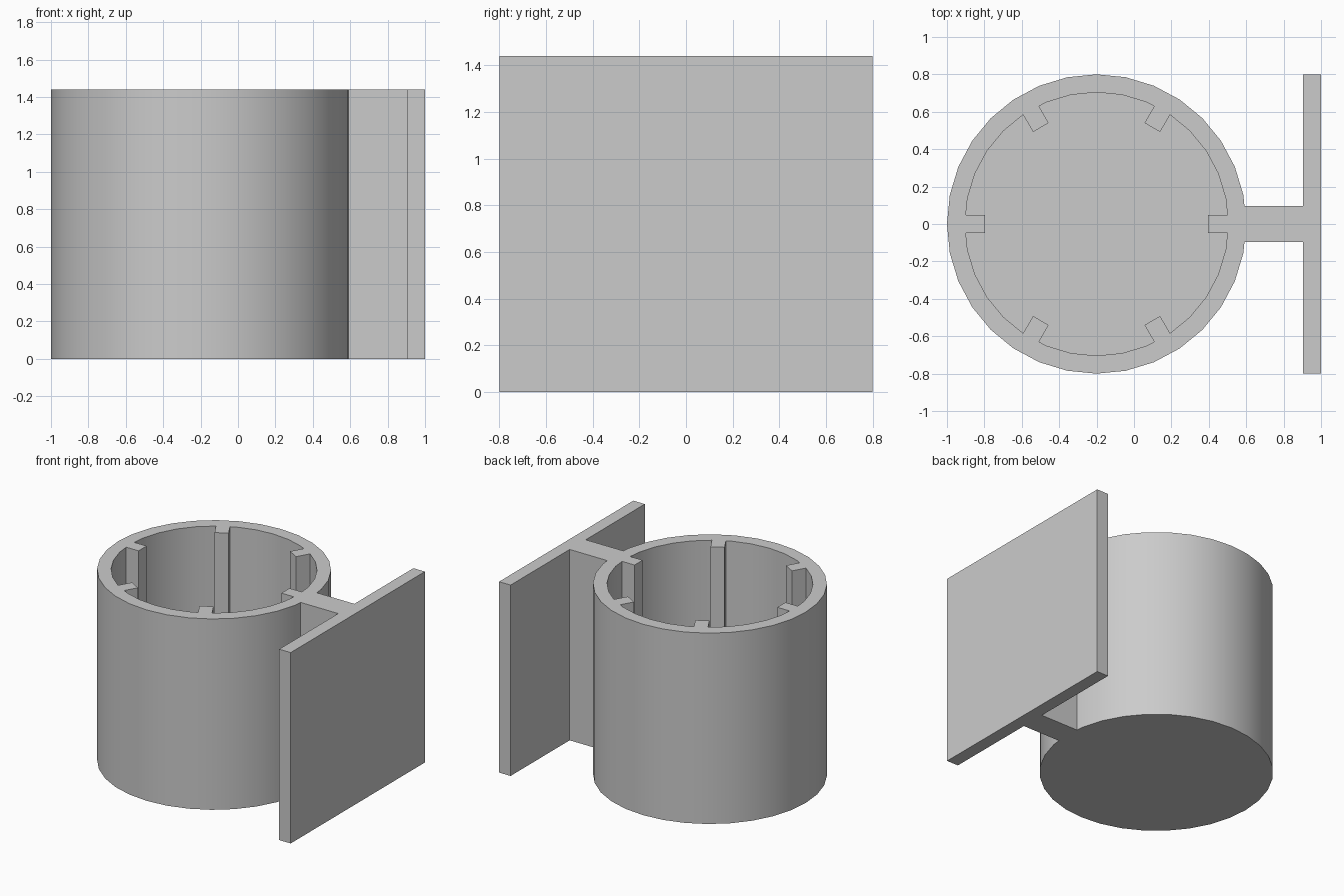
import bpy
import math
from mathutils import Matrix

default = bpy.data.objects.get("Cube")
if default:
    bpy.data.objects.remove(default, do_unlink=True)

HEIGHT = 1.44
WALL = 0.096          # wall, floor, plate and rib thickness
CUP_X = -0.2          # cup axis
OUTER = 0.8
INNER = OUTER - WALL
RIB_REACH = 0.596     # radius of the rib tips

grey = bpy.data.materials.new("plain_grey")
grey.use_nodes = True
colour = (0.6, 0.6, 0.6, 1)
grey.diffuse_color = colour
grey.node_tree.nodes["Principled BSDF"].inputs["Base Color"].default_value = colour


def finish(name):
    obj = bpy.context.object
    obj.name = obj.data.name = name
    obj.data.materials.append(grey)
    return obj


def cylinder(name, radius, z0, z1):
    bpy.ops.mesh.primitive_cylinder_add(
        vertices=32, radius=radius, depth=z1 - z0, location=(CUP_X, 0, (z0 + z1) / 2))
    return finish(name)


def box(name, x0, x1, depth, z0, z1):
    bpy.ops.mesh.primitive_cube_add(size=1)
    obj = finish(name)
    obj.data.transform(Matrix.Translation(((x0 + x1) / 2, 0, (z0 + z1) / 2))
                       @ Matrix.Diagonal((x1 - x0, depth, z1 - z0, 1)))
    return obj


def combine(target, tool, operation):
    """Apply a boolean and discard the tool."""
    mod = target.modifiers.new(operation, "BOOLEAN")
    mod.operation, mod.object, mod.solver = operation, tool, "EXACT"
    bpy.context.view_layer.objects.active = target
    bpy.ops.object.modifier_apply(modifier=mod.name)
    bpy.data.objects.remove(tool, do_unlink=True)


# Hollow of the cup, notched where the six ribs stand
cavity = cylinder("cavity", INNER, WALL, HEIGHT + 0.2)
for i in range(6):
    rib = box("rib", RIB_REACH, OUTER, WALL, 0, HEIGHT + 0.4)
    rib.location.x = CUP_X
    rib.rotation_euler.z = math.radians(60 * i)
    combine(cavity, rib, "DIFFERENCE")

# Cup joined to the mounting plate by a short bridge
holder = cylinder("cup_with_mounting_plate", OUTER, 0, HEIGHT)
combine(holder, box("bridge", 0.5, 0.95, 2 * WALL, 0, HEIGHT), "UNION")
combine(holder, box("plate", 1 - WALL, 1, 2 * OUTER, 0, HEIGHT), "UNION")
combine(holder, cavity, "DIFFERENCE")

# Smooth round walls, crisp corners
bpy.ops.object.select_all(action="DESELECT")
holder.select_set(True)
bpy.context.view_layer.objects.active = holder
bpy.ops.object.shade_smooth_by_angle(angle=math.radians(30))
